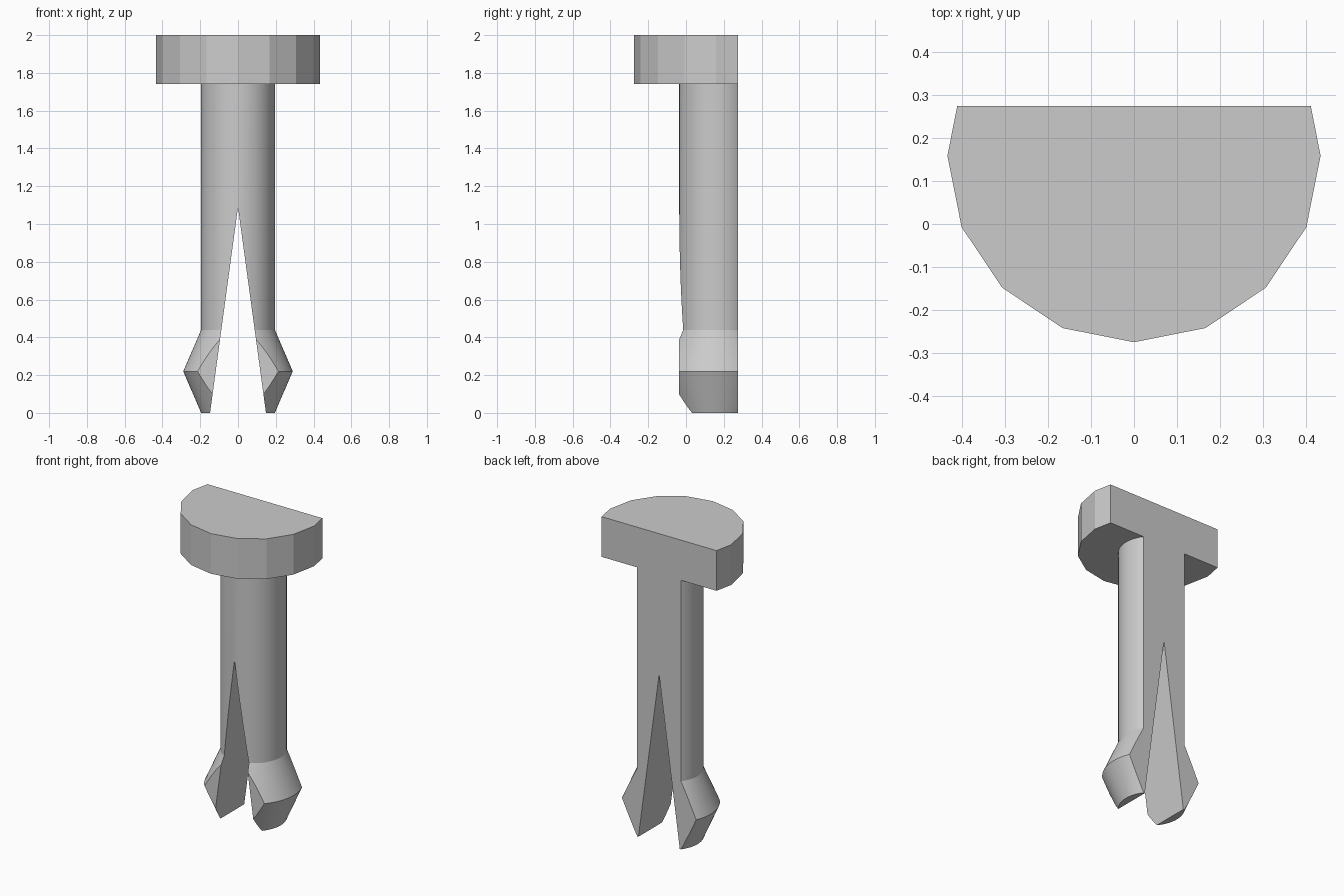
import bpy, bmesh, math

if "Cube" in bpy.data.objects:
    bpy.data.objects.remove(bpy.data.objects["Cube"])

CY = 0.159        # y of the pin axis
BACK = 0.275      # flat back plane
FRONT = CY - 0.1955   # flat front plane on the barbs


def slice_off(bm, co, normal):
    """Cut away everything on the normal side of a plane and cap the cut."""
    geom = bm.verts[:] + bm.edges[:] + bm.faces[:]
    bmesh.ops.bisect_plane(bm, geom=geom, plane_co=co, plane_no=normal,
                           clear_outer=True, dist=1e-6)
    rim = [e for e in bm.edges if e.is_boundary]
    bmesh.ops.holes_fill(bm, edges=rim, sides=0)


def lathe(name, profile, sides, planes):
    """Revolve (radius, z) points about the pin axis, then slice flats."""
    bm = bmesh.new()
    rings = []
    for r, z in profile:
        angles = [2 * math.pi * i / sides - math.pi / 2 for i in range(sides)]
        rings.append([bm.verts.new((r * math.cos(a), CY + r * math.sin(a), z))
                      for a in angles])
    for low, high in zip(rings, rings[1:]):
        for i in range(sides):
            j = (i + 1) % sides
            bm.faces.new((low[i], low[j], high[j], high[i]))
    bm.faces.new(rings[0][::-1])
    bm.faces.new(rings[-1])
    for co, normal in planes:
        slice_off(bm, co, normal)
    bmesh.ops.recalc_face_normals(bm, faces=bm.faces[:])
    return finish(name, bm)


def finish(name, bm):
    mesh = bpy.data.meshes.new(name)
    bm.to_mesh(mesh)
    bm.free()
    obj = bpy.data.objects.new(name, mesh)
    bpy.context.collection.objects.link(obj)
    return obj


back_cut = ((0, BACK, 0), (0, 1, 0))
front_cut = ((0, FRONT, 0), (0, -1, 0))

# Faceted head with a flat back
lathe("pin_head", [(0.434, 1.74), (0.434, 2.0)], 16, [back_cut])

# Shaft with flared barbs at the tip
shaft = lathe("split_shaft",
              [(0.195, 0), (0.29, 0.22), (0.195, 0.44), (0.195, 1.74)],
              64, [back_cut, front_cut])

# V-shaped slot that splits the shaft into two prongs
bm = bmesh.new()
apex, low, half = 1.09, -0.1, 0.148 * 1.19 / 1.09
tri = [bm.verts.new((x, -0.6, z)) for x, z in ((-half, low), (half, low), (0, apex))]
face = bm.faces.new(tri)
ext = bmesh.ops.extrude_face_region(bm, geom=[face])
moved = [v for v in ext["geom"] if isinstance(v, bmesh.types.BMVert)]
bmesh.ops.translate(bm, verts=moved, vec=(0, 1.3, 0))
bmesh.ops.recalc_face_normals(bm, faces=bm.faces[:])
slot = finish("slot_cutter", bm)

mod = shaft.modifiers.new("slot", 'BOOLEAN')
mod.operation = 'DIFFERENCE'
mod.solver = 'EXACT'
mod.object = slot
bpy.context.view_layer.objects.active = shaft
shaft.select_set(True)
bpy.ops.object.modifier_apply(modifier=mod.name)
bpy.data.objects.remove(slot)

# Round the shaft visually, keep the cut edges crisp
bpy.ops.object.shade_smooth_by_angle(angle=math.radians(20))
